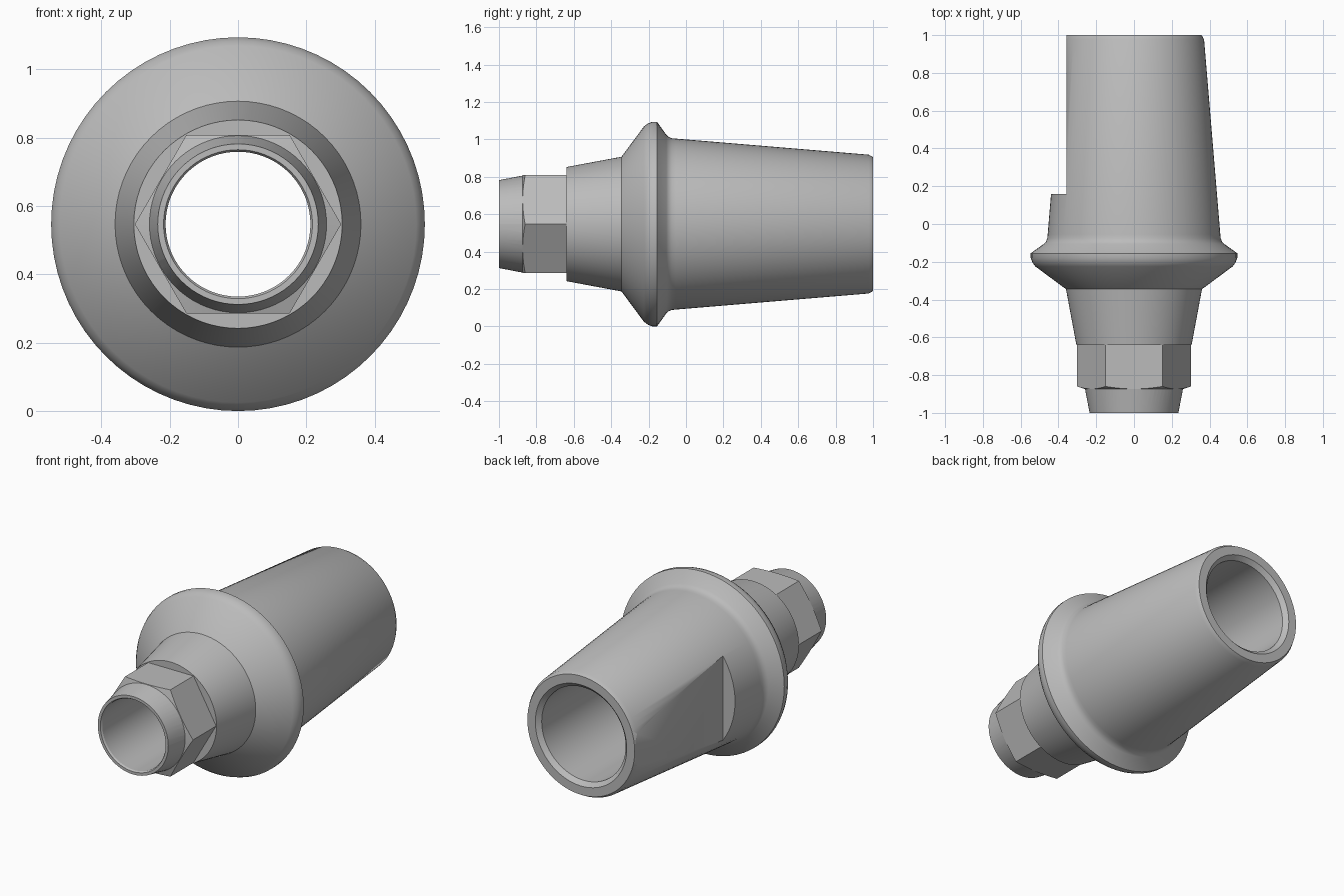
import bpy, bmesh, math
from mathutils import Matrix, Vector

CENTRE_Z = 0.547

old = bpy.data.objects.get("Cube")
if old:
    bpy.data.objects.remove(old)

metal = bpy.data.materials.new("satin grey metal")
metal.use_nodes = True
grey = (0.5, 0.5, 0.5, 1)
metal.diffuse_color = grey
metal.node_tree.nodes["Principled BSDF"].inputs["Base Color"].default_value = grey


def finish(name, bm):
    bmesh.ops.recalc_face_normals(bm, faces=bm.faces)
    mesh = bpy.data.meshes.new(name)
    bm.to_mesh(mesh)
    bm.free()
    mesh.materials.append(metal)
    obj = bpy.data.objects.new(name, mesh)
    bpy.context.collection.objects.link(obj)
    return obj


def lathe(name, profile, steps=72):
    """Solid turned about the long y axis from (y, radius) points."""
    bm = bmesh.new()
    pts = [(profile[0][0], 0)] + profile + [(profile[-1][0], 0)]
    verts = [bm.verts.new((r, y, CENTRE_Z)) for y, r in pts]
    edges = [bm.edges.new(pair) for pair in zip(verts, verts[1:])]
    bmesh.ops.spin(bm, geom=verts + edges, cent=(0, 0, CENTRE_Z), axis=(0, 1, 0),
                   angle=math.tau, steps=steps, use_merge=True)
    bmesh.ops.remove_doubles(bm, verts=bm.verts, dist=1e-5)
    return finish(name, bm)


def combine(target, tool, operation):
    mod = target.modifiers.new(operation.title(), "BOOLEAN")
    mod.operation, mod.object, mod.solver = operation, tool, "EXACT"
    bpy.ops.object.select_all(action="DESELECT")
    bpy.context.view_layer.objects.active = target
    target.select_set(True)
    bpy.ops.object.modifier_apply(modifier=mod.name)
    bpy.data.objects.remove(tool)


# Turned body: nose, seating cone, flared collar and tapered post
body = lathe("abutment_body", [
    (-1, 0.235), (-0.87, 0.26), (-0.64, 0.26), (-0.64, 0.305), (-0.345, 0.36),
    (-0.225, 0.522), (-0.205, 0.537), (-0.18, 0.547), (-0.155, 0.547),
    (-0.105, 0.477), (-0.093, 0.466), (-0.075, 0.459), (-0.055, 0.457),
    (0.977, 0.371), (1, 0.358)])

# Hexagonal key with a chamfered front
bm = bmesh.new()
turn = Matrix.Translation((0, -0.75, CENTRE_Z)) @ Matrix.Rotation(math.pi / 2, 4, "X")
bmesh.ops.create_cone(bm, cap_ends=True, segments=6, radius1=0.302, radius2=0.302,
                      depth=0.26, matrix=turn)
# Corners point sideways, flats face up and down
corner = max(bm.verts, key=lambda v: v.co.x).co - Vector((0, 0, CENTRE_Z))
bmesh.ops.rotate(bm, verts=bm.verts, cent=(0, 0, CENTRE_Z),
                 matrix=Matrix.Rotation(math.atan2(corner.z, corner.x), 3, "Y"))
hexagon = finish("hex_key", bm)
combine(hexagon, lathe("hex_chamfer", [(-0.875, 0.256), (-0.858, 0.308), (-0.5, 0.308)]),
        "INTERSECT")
combine(body, hexagon, "UNION")

# Flat cut along the right side of the post
bm = bmesh.new()
bmesh.ops.create_cube(bm, size=1, matrix=Matrix.Translation((-0.858, 0.66, CENTRE_Z))
                      @ Matrix.Diagonal((1, 1, 2, 1)))
combine(body, finish("flat_cutter", bm), "DIFFERENCE")

# Stepped through bore with chamfered mouths
combine(body, lathe("bore_cutter", [
    (-1.02, 0.218), (-1, 0.218), (-0.99, 0.212), (-0.4, 0.212), (-0.34, 0.28),
    (0.975, 0.28), (1, 0.305), (1.02, 0.305)]), "DIFFERENCE")

body.select_set(True)
bpy.context.view_layer.objects.active = body
bpy.ops.object.shade_smooth_by_angle(angle=math.radians(28))
